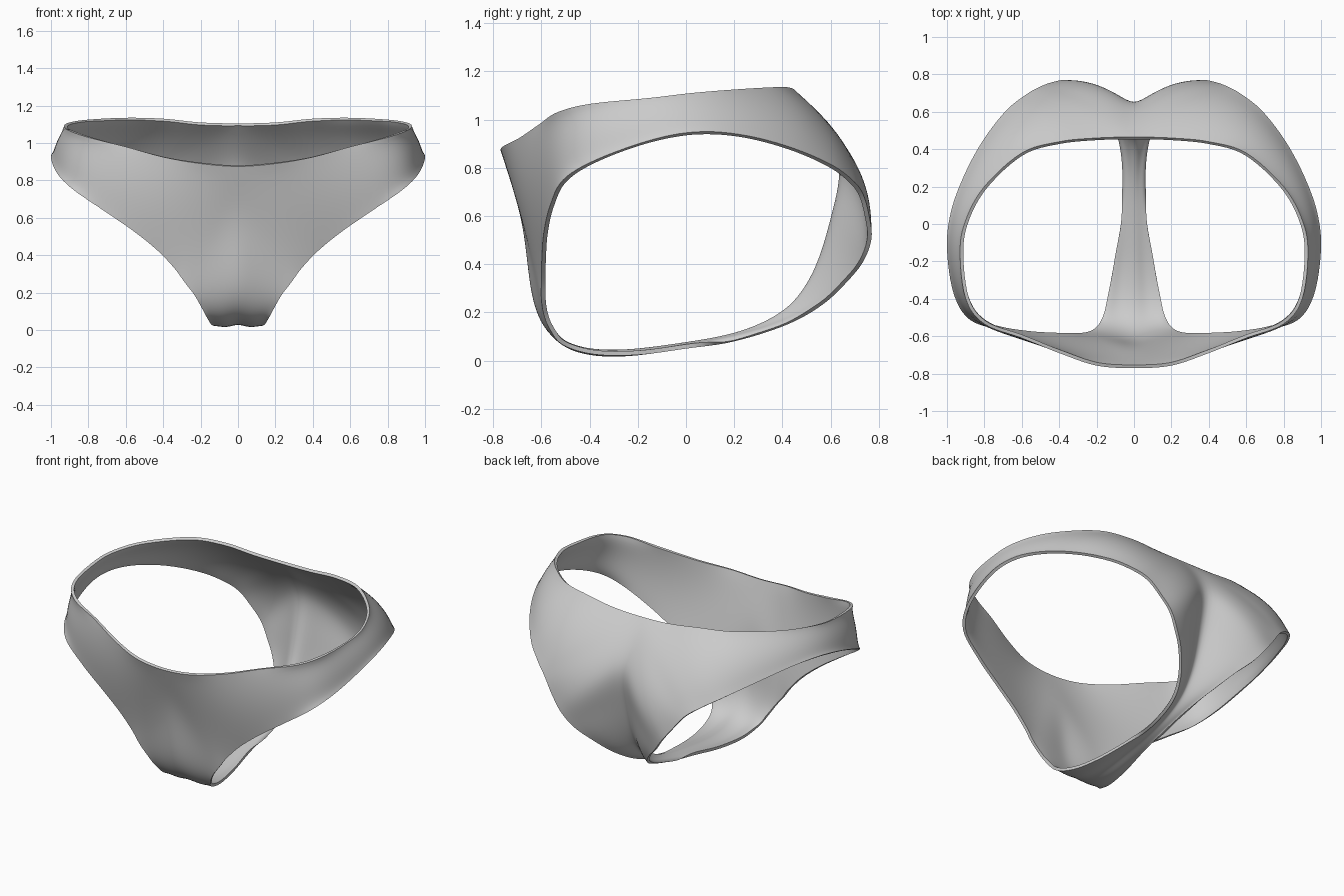
import bpy, bmesh
from mathutils import Vector

if "Cube" in bpy.data.objects:
    bpy.data.objects.remove(bpy.data.objects["Cube"])

SUB, ACROSS, THICK = 6, 16, 0.018

# Right half, waist edge from front centre round the hip to back centre,
# each paired with the matching point on the leg opening
waist = [
    ((0, -.77, .875), (.34, -.60, .33)),
    ((.20, -.757, .89), (.43, -.598, .425)),
    ((.40, -.69, .925), (.56, -.59, .53)),
    ((.60, -.61, .98), (.72, -.565, .64)),
    ((.80, -.535, 1.03), (.88, -.51, .75)),
    ((.90, -.40, 1.065), (.965, -.37, .835)),
    ((.93, -.15, 1.09), (1.0, -.13, .92)),
    ((.90, .02, 1.11), (.98, .06, .95)),
    ((.80, .20, 1.125), (.915, .245, .935)),
    ((.60, .38, 1.135), (.815, .435, .885)),
    ((.40, .44, 1.13), (.69, .60, .815)),
    ((.20, .46, 1.11), (.58, .69, .75)),
    ((0, .465, 1.105), (.50, .735, .69)),
]
# Centre line from the back, under the gusset and up the front
centre = [
    ((0, .59, .94), (.43, .76, .60)),
    ((0, .635, .80), (.36, .77, .51)),
    ((0, .60, .60), (.29, .74, .42)),
    ((0, .54, .39), (.21, .68, .34)),
    ((0, .46, .25), (.12, .57, .235)),
    ((0, .36, .165), (.06, .42, .15)),
    ((0, .20, .092), (.045, .20, .08)),
    ((0, 0, .062), (.07, 0, .05)),
    ((0, -.20, .038), (.105, -.20, .024)),
    ((0, -.38, .035), (.138, -.38, .026)),
    ((0, -.53, .07), (.165, -.51, .065)),
    ((0, -.635, .19), (.20, -.565, .13)),
    ((0, -.667, .40), (.235, -.59, .19)),
    ((0, -.69, .65), (.285, -.60, .255)),
]


def spline(pts):
    """Smooth samples from pts[1] up to, not including, pts[-2]."""
    out = []
    for a, b, c, d in zip(pts, pts[1:], pts[2:], pts[3:]):
        for k in range(SUB):
            t = k / SUB
            out.append(0.5 * (2 * b + (c - a) * t + (2 * a - 5 * b + 4 * c - d) * t * t
                              + (3 * b - a - 3 * c + d) * t ** 3))
    return out


def flip(p):
    return Vector((-p.x, p.y, p.z))


def ramp(v, lo, hi):
    return min(1, max(0, (v - lo) / (hi - lo)))


def bulge(p):
    """Outward fullness of the cloth between its two edges."""
    x = 0.012 * ramp(p.x, .5, .9)
    y = 0.02 * p.y * ramp(p.x, .1, .5)
    y += max(0, p.y) * (0.03 + 0.06 * ramp(p.z, .55, .85))
    z = -0.018 * ramp(-p.z, -.16, -.06) * ramp(-p.y, 0, .25)
    return Vector((x, y, z))


# Outer border: waist and centre line are separate curves meeting at corners
w = [Vector(a) for a, b in waist]
c = [w[-1]] + [Vector(a) for a, b in centre] + [w[0]]
outer = spline([flip(w[1])] + w + [flip(w[-2])])
outer += spline([2 * c[0] - c[1]] + c + [2 * c[-1] - c[-2]])

# Inner border: closed leg opening
leg = [Vector(b) for a, b in waist + centre]
inner = spline([leg[-1]] + leg + leg[:2])

# Cloth skin between the two borders
bm = bmesh.new()
rings = []
for o, l in zip(outer, inner):
    push = bulge((o + l) / 2)
    row = []
    for j in range(ACROSS + 1):
        t = j / ACROSS
        p = o.lerp(l, t) + push * (4 * t * (1 - t))
        p.x = max(p.x, 0)
        row.append(bm.verts.new(p))
    rings.append(row)
for i, r in enumerate(rings):
    s = rings[(i + 1) % len(rings)]
    for j in range(ACROSS):
        bm.faces.new((r[j + 1], s[j + 1], s[j], r[j]))
mesh = bpy.data.meshes.new("brief")
bm.to_mesh(mesh)
bm.free()
brief = bpy.data.objects.new("brief", mesh)
bpy.context.collection.objects.link(brief)

# Plain grey cloth
cloth = bpy.data.materials.new("grey cloth")
cloth.diffuse_color = (0.6, 0.6, 0.6, 1)
cloth.use_nodes = True
cloth.node_tree.nodes["Principled BSDF"].inputs["Base Color"].default_value = cloth.diffuse_color
mesh.materials.append(cloth)

# Mirrored left half
bpy.context.view_layer.objects.active = brief
brief.select_set(True)
mirror = brief.modifiers.new("left half", "MIRROR")
mirror.use_clip = True
mirror.merge_threshold = 0.0005
bpy.ops.object.modifier_apply(modifier="left half")

# Relax the cloth between its fixed edges, less at the back to keep the cleft
bm = bmesh.new()
bm.from_mesh(mesh)
free = [v for v in bm.verts if not v.is_boundary]
for step in range(40):
    moved = []
    for v in free:
        mean = sum((e.other_vert(v).co for e in v.link_edges), Vector()) / len(v.link_edges)
        moved.append(v.co.lerp(mean, 0.5 - 0.35 * ramp(v.co.y, .2, .5)))
    for v, p in zip(free, moved):
        v.co = p
bm.to_mesh(mesh)
bm.free()

# Cloth thickness and smooth shading
solid = brief.modifiers.new("thickness", "SOLIDIFY")
solid.thickness = THICK
solid.offset = -1
bpy.ops.object.modifier_apply(modifier="thickness")
bpy.ops.object.shade_smooth_by_angle(angle=0.9)
